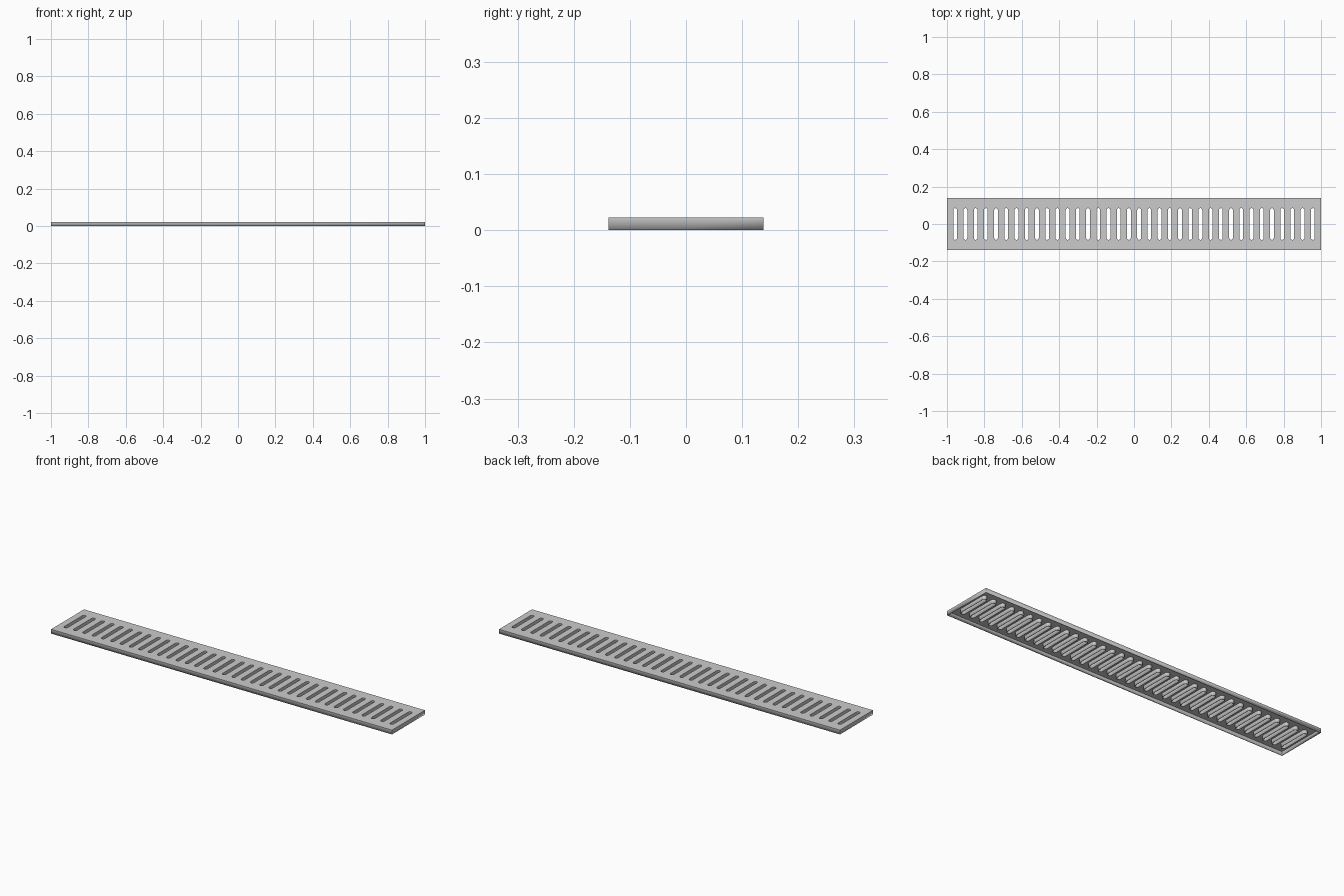
import bpy, bmesh, math

if "Cube" in bpy.data.objects:
    bpy.data.objects.remove(bpy.data.objects["Cube"])

HALF_X, HALF_Y, HEIGHT = 1.0, 0.138, 0.023
SLOTS, FIRST_X = 36, 0.956
SLOT_HALF_LEN, SLOT_R, SEG = 0.085, 0.01, 6


def add_loop(bm, points):
    """Closed edge loop at the top level."""
    verts = [bm.verts.new((x, y, HEIGHT)) for x, y in points]
    for a, b in zip(verts, verts[1:] + verts[:1]):
        bm.edges.new((a, b))


def slot_outline(cx):
    """Long slot across the grate with round ends."""
    pts = []
    for side in (0, 1):
        cy = (SLOT_HALF_LEN - SLOT_R) * (1 if side == 0 else -1)
        for i in range(SEG + 1):
            a = math.pi * (side + i / SEG)
            pts.append((cx + SLOT_R * math.cos(a), cy + SLOT_R * math.sin(a)))
    return pts


bm = bmesh.new()

# outer rectangle and row of slots
add_loop(bm, [(-HALF_X, -HALF_Y), (HALF_X, -HALF_Y), (HALF_X, HALF_Y), (-HALF_X, HALF_Y)])
for i in range(SLOTS):
    add_loop(bm, slot_outline(-FIRST_X + 2 * FIRST_X * i / (SLOTS - 1)))

# perforated top sheet
bmesh.ops.triangle_fill(bm, use_beauty=True, use_dissolve=False,
                        edges=bm.edges[:], normal=(0, 0, 1))

# folded-down skirt and slot walls
rim = [e for e in bm.edges if e.is_boundary]
ext = bmesh.ops.extrude_edge_only(bm, edges=rim)
for v in ext["geom"]:
    if isinstance(v, bmesh.types.BMVert):
        v.co.z = 0.0
bmesh.ops.recalc_face_normals(bm, faces=bm.faces[:])
bm.normal_update()
if sum(f.normal.z * f.calc_area() for f in bm.faces) < 0:
    bmesh.ops.reverse_faces(bm, faces=bm.faces[:])

mesh = bpy.data.meshes.new("drain_grate")
bm.to_mesh(mesh)
bm.free()
grate = bpy.data.objects.new("drain_grate", mesh)
bpy.context.collection.objects.link(grate)

# thin sheet thickness, hollow underneath
solid = grate.modifiers.new("sheet_thickness", "SOLIDIFY")
solid.thickness = 0.003
solid.offset = -1
solid.use_even_offset = True

bpy.context.view_layer.objects.active = grate
grate.select_set(True)
bpy.ops.object.shade_smooth_by_angle(angle=math.radians(35))
